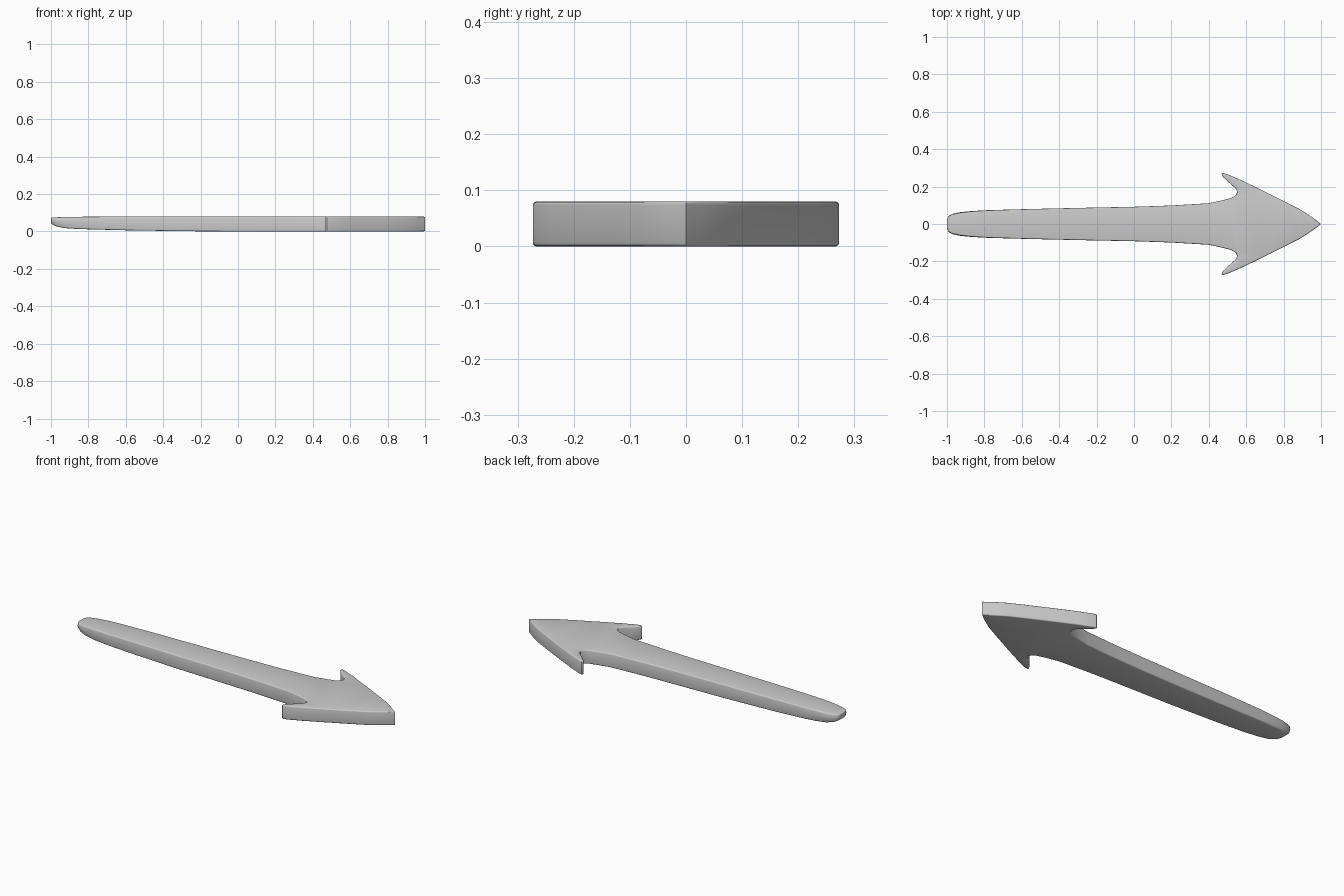
import bpy, bmesh

if "Cube" in bpy.data.objects:
    bpy.data.objects.remove(bpy.data.objects["Cube"])

# Half outline: shaft stations (x, half width), then the barbed head
shaft = [(-1.0, 0.022), (-0.992, 0.042), (-0.97, 0.054), (-0.93, 0.063), (-0.87, 0.069),
         (-0.78, 0.074), (-0.6, 0.079), (-0.3, 0.086), (0.0, 0.092), (0.2, 0.099), (0.4, 0.111)]
head = [(0.47, 0.126), (0.52, 0.139), (0.543, 0.152), (0.553, 0.172), (0.542, 0.192),
        (0.505, 0.224), (0.477, 0.25), (0.467, 0.268), (0.475, 0.273), (0.5, 0.266),
        (0.57, 0.236), (0.69, 0.178), (0.81, 0.118), (0.89, 0.077), (0.95, 0.038)]
tip = (1.0, 0.0)
half = shaft + head
TOP = 0.08


def tail(x):
    """0 on the body, rising to 1 at the very end of the shaft."""
    return max(0.0, -x) ** 8


def underside(x):
    t = max(0.0, -x)
    return 0.018 * t ** 2 + 0.025 * t ** 30


bm = bmesh.new()


def ring(level):
    """Closed outline: right-hand side from tail to tip, then back along the other side."""
    def place(x, y):
        low, high = underside(x), TOP - 0.005 * tail(x)
        z = (low, (low + high) / 2, high)[level]
        narrow = 1 - (0.2, 0.0, 0.08)[level] * tail(x)
        return bm.verts.new((x, y * narrow, z))
    return ([place(x, -y) for x, y in half] + [place(*tip)]
            + [place(x, y) for x, y in reversed(half)])


rings = [ring(i) for i in range(3)]
n = len(rings[0])

# Side walls
for lower, upper in zip(rings, rings[1:]):
    for i in range(n):
        j = (i + 1) % n
        bm.faces.new((lower[i], lower[j], upper[j], upper[i]))

# Top and underside: strips along the shaft, one face for the head
for r in (rings[0], rings[2]):
    last = len(shaft) - 1
    for i in range(last):
        bm.faces.new((r[i], r[i + 1], r[n - 2 - i], r[n - 1 - i]))
    bm.faces.new(r[last:n - last])
bmesh.ops.recalc_face_normals(bm, faces=bm.faces[:])

# Rounded rims
rim = [bm.edges.get((r[i], r[(i + 1) % n])) for r in (rings[0], rings[2]) for i in range(n)]
bmesh.ops.bevel(bm, geom=rim, offset=0.006, segments=3, profile=0.5,
                affect='EDGES', clamp_overlap=False)
bmesh.ops.triangulate(bm, faces=[f for f in bm.faces if len(f.verts) > 4])

mesh = bpy.data.meshes.new("arrow")
bm.to_mesh(mesh)
bm.free()
arrow = bpy.data.objects.new("arrow", mesh)
bpy.context.collection.objects.link(arrow)
bpy.context.view_layer.objects.active = arrow
arrow.select_set(True)
bpy.ops.object.shade_smooth_by_angle(angle=0.7)
